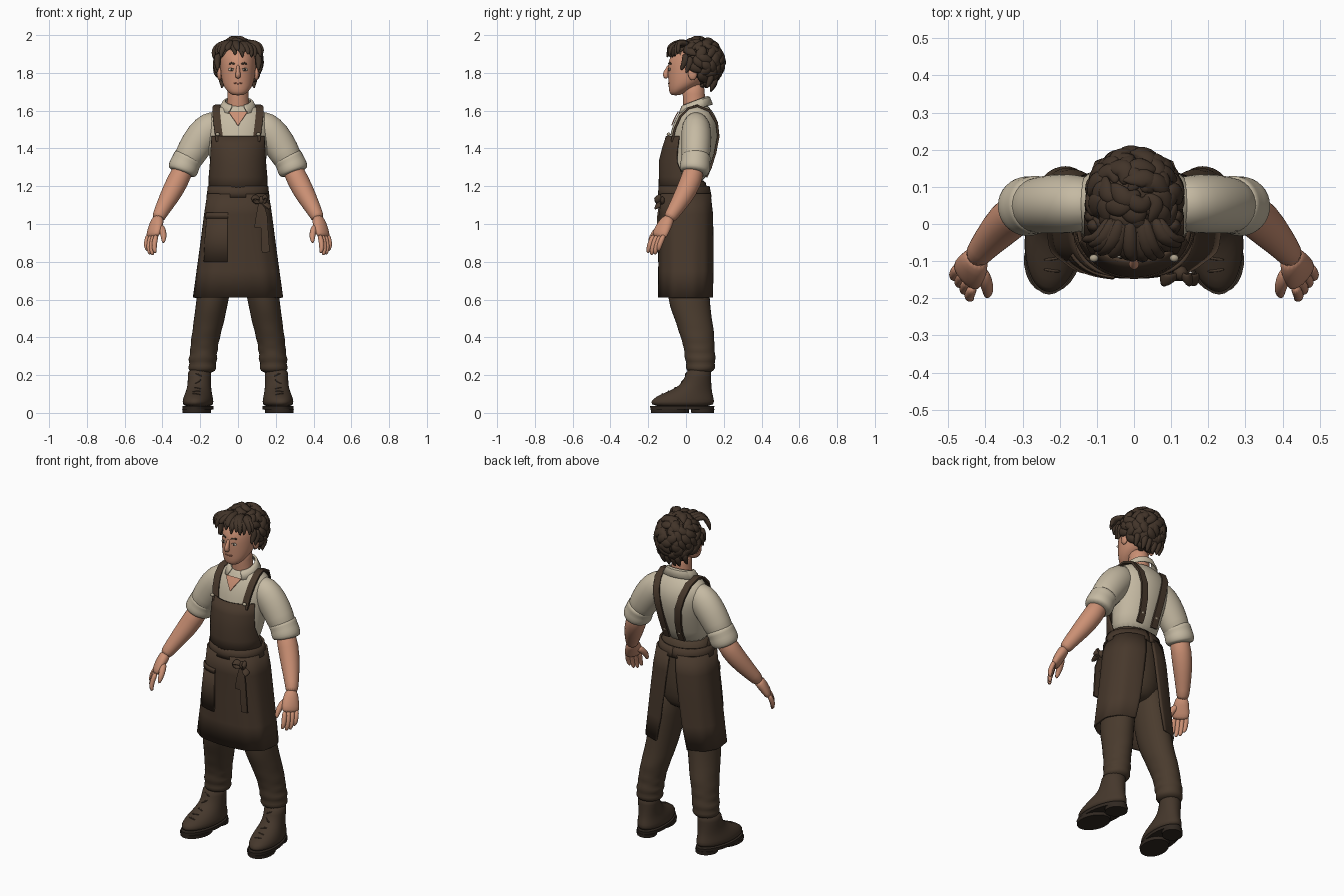
import bpy, bmesh, math, random
from mathutils import Vector
from mathutils.bvhtree import BVHTree

random.seed(4)
if "Cube" in bpy.data.objects:
    bpy.data.objects.remove(bpy.data.objects["Cube"])


def material(name, *rgb):
    m = bpy.data.materials.new(name)
    m.use_nodes = True
    m.diffuse_color = (*rgb, 1)
    m.node_tree.nodes["Principled BSDF"].inputs["Base Color"].default_value = (*rgb, 1)
    return m


SKIN = material("skin", .6, .28, .175)
LIP = material("lip", .34, .13, .085)
SHIRT = material("linen shirt", .56, .49, .365)
APRON = material("apron brown", .064, .04, .025)
TROUSER = material("trouser brown", .068, .044, .027)
LEATHER = material("boot leather", .06, .039, .025)
SOLE = material("boot sole", .03, .021, .015)
HAIR = material("hair brown", .054, .034, .022)
WHITE = material("eye white", .62, .56, .47)
METAL = material("buckle metal", .42, .36, .26)
X, Y, Z = Vector((1, 0, 0)), Vector((0, 1, 0)), Vector((0, 0, 1))


def finish(name, bm, mat, subd=0):
    """Turn a bmesh into a shaded object."""
    bmesh.ops.recalc_face_normals(bm, faces=bm.faces)
    me = bpy.data.meshes.new(name)
    bm.to_mesh(me)
    bm.free()
    me.materials.append(mat)
    me.polygons.foreach_set("use_smooth", [True] * len(me.polygons))
    if not subd:
        me.set_sharp_from_angle(angle=math.radians(40))
    ob = bpy.data.objects.new(name, me)
    bpy.context.collection.objects.link(ob)
    if subd:
        ob.modifiers.new("smooth", "SUBSURF").levels = subd
        ob.modifiers["smooth"].render_levels = subd
    return ob


def sweep(bm, pts, n=16, ref=X, flat=False):
    """Loft ellipses (x, y, z, ra, rb) along a path; n = 4 gives a flat strip."""
    rings = []
    pos = [Vector(p[:3]) for p in pts]
    for i, p in enumerate(pts):
        t = (pos[min(i + 1, len(pts) - 1)] - pos[max(i - 1, 0)]).normalized()
        u = X if flat else (ref - t * ref.dot(t)).normalized()
        v = Y if flat else t.cross(u)
        k, turn = (math.sqrt(2), math.pi / 4) if n == 4 else (1, 0)
        ring = []
        for j in range(n):
            a = math.tau * j / n + turn
            ring.append(bm.verts.new(pos[i] + u * p[3] * k * math.cos(a) + v * p[-1] * k * math.sin(a)))
        rings.append(ring)
    for r, s in zip(rings, rings[1:]):
        for j in range(n):
            bm.faces.new((r[j], r[(j + 1) % n], s[(j + 1) % n], s[j]))
    bm.faces.new(rings[0])
    bm.faces.new(rings[-1])


def tube(name, pts, mat, side=1, subd=1, **kw):
    bm = bmesh.new()
    sweep(bm, [(p[0] * side, *p[1:]) for p in pts], **kw)
    return finish(name, bm, mat, subd)


def stack(name, rows, mat, x=0, **kw):
    """Horizontal rings given as (z, y, rx, ry)."""
    return tube(name, [(x, y, z, a, b) for z, y, a, b in rows], mat, flat=True, **kw)


def ball(name, loc, size, mat):
    bm = bmesh.new()
    bmesh.ops.create_uvsphere(bm, u_segments=20, v_segments=12, radius=1)
    bmesh.ops.scale(bm, vec=size, verts=bm.verts)
    bmesh.ops.translate(bm, vec=loc, verts=bm.verts)
    return finish(name, bm, mat)


def shell(name, rows, mat, power=1, dip=0, fold=0, thick=.012, n=48):
    """Cloth wrapped round the body: rows (z, y, rx, ry, from, to), degrees from the front."""
    bm = bmesh.new()
    grid = []
    for z, y, rx, ry, a0, a1 in rows:
        row = []
        for j in range(n + 1):
            a = math.radians(a0 + (a1 - a0) * j / n)
            s, c = math.sin(a), math.cos(a)
            w = 1 + fold * (rows[0][0] - z) * math.cos(11 * a)
            row.append(bm.verts.new((w * rx * math.copysign(abs(s) ** power, s),
                                     y - w * ry * math.copysign(abs(c) ** power, c), z - dip * c)))
        grid.append(row)
    for r, s in zip(grid, grid[1:]):
        for j in range(n):
            bm.faces.new((r[j], r[j + 1], s[j + 1], s[j]))
    ob = finish(name, bm, mat)
    mod = ob.modifiers.new("thickness", "SOLIDIFY")
    mod.thickness, mod.offset = thick, 0
    return ob


def surface(ob):
    bpy.context.view_layer.update()
    tree = BVHTree.FromObject(ob, bpy.context.evaluated_depsgraph_get())

    def snap(p, off):
        loc, nor = tree.find_nearest(Vector(p))[:2]
        return loc + nor * off
    return snap


# Head, neck and face
head = stack("head", [(1.68, -.055, .03, .025), (1.70, -.045, .055, .045), (1.73, -.013, .078, .08),
                      (1.77, .01, .089, .105), (1.82, .03, .094, .128), (1.87, .045, .096, .138),
                      (1.92, .055, .09, .12), (1.95, .06, .05, .06)], SKIN, n=24)
stack("neck", [(1.56, .05, .075, .065), (1.62, .045, .06, .06), (1.69, .04, .056, .06), (1.75, .04, .056, .06)], SKIN)
tube("nose", [(0, -.085, 1.845, .008, .008), (0, -.1, 1.815, .01, .012), (0, -.112, 1.79, .015, .018),
              (0, -.1, 1.77, .014, .012)], SKIN, n=12)
on_head = surface(head)
for side, label in ((1, "left"), (-1, "right")):
    ball(label + "_ear", (.098 * side, .035, 1.795), (.013, .024, .034), SKIN)
    eye = on_head((.041 * side, -.1, 1.818), .001)
    ball(label + "_eye", eye, (.016, .005, .009), WHITE)
    ball(label + "_iris", eye - Y * .004, (.006, .003, .008), HAIR)
    lid = [on_head((x * side, -.1, z), .002) for x, z in ((.022, 1.82), (.04, 1.829), (.06, 1.82))]
    tube(label + "_eyelid", [(*p, .002) for p in lid], HAIR, n=6, ref=Z)
    brow = [on_head((x * side, -.1, z), .003) for x, z in ((.016, 1.848), (.045, 1.858), (.07, 1.848))]
    tube(label + "_eyebrow", [(*p, .006, .004) for p in brow], HAIR, n=8, ref=Z)
mouth = [on_head((x, -.1, 1.742 + abs(x) / 6), .001) for x in (-.03, -.015, 0, .015, .03)]
tube("mouth", [(*p, .004, .003) for p in mouth], LIP, n=8, ref=Z)

# Tousled hair: a cap covered with broad swirling locks
CAP, SIZE = Vector((0, .072, 1.856)), Vector((.113, .113, .117))
ball("hair_cap", CAP, SIZE, HAIR)
bm = bmesh.new()
count = 125
for i in range(count):
    d = Vector((0, 0, 1 - 2 * (i + .5) / count))
    flat = math.sqrt(1 - d.z ** 2)
    d.x, d.y = flat * math.cos(i * 2.4), flat * math.sin(i * 2.4)
    if (d.y < -.2 and d.z < .4) or (d.y < .15 and d.z < -.25) or d.z < -.9:
        continue
    down = (-Z + d * d.z + Y * random.uniform(-.2, .4) + X * random.uniform(-.5, .5)).normalized()
    across = d.cross(down).normalized() * random.choice((-1, 1))
    thick = random.uniform(.022, .033)
    lock = []
    for k in range(7):
        s = k / 6
        way = (d + down * .75 * (s - .4) + across * .2 * math.sin(s * 4.5)).normalized()
        lift = 1 + .08 * math.sin(math.pi * s) + .07 * s * s
        p = CAP + Vector([w * r * lift for w, r in zip(way, SIZE)])
        r = thick * math.sin(math.pi * (s * .88 + .1))
        lock.append((*p, r, r * .6))
    sweep(bm, lock, n=8, ref=across)
# Loose fringe falling to both sides of a parting
for k in range(15):
    x = -.105 + k * .015
    lean = (-.028 if x < -.03 else .022) + random.uniform(-.012, .012)
    tip = 1.875 + random.uniform(0, .03) + (.015 if abs(x + .03) < .03 else 0)
    bulge = random.uniform(0, .014)
    sweep(bm, [(x * .6, .02, 1.945 + bulge, .016), (x * .85, -.04, 1.952 + bulge, .024, .018),
               (x + lean * .3, -.083 + x * x * 4, 1.932 + bulge, .021, .015),
               (x + lean * .9, -.096 + x * x * 5, (1.93 + tip) / 2, .014, .01),
               (x + lean * .8, -.1 + x * x * 5, tip, .003)], n=8)
# Curls at the temples and nape
for side in (-1, 1):
    for x, y, z in ((.1, -.005, 1.885), (.106, .02, 1.87), (.075, .13, 1.79), (.04, .15, 1.775), (.01, .15, 1.77)):
        sweep(bm, [(side * x, y, z + .02, .018), (side * (x + .014), y + .005, z - .02, .021),
                   (side * (x + .006), y - .015, z - .055, .013), (side * (x + .012), y - .02, z - .072, .003)], n=8)
finish("hair_locks", bm, HAIR, 1)

# Shirt body, open neck and collar
torso = stack("shirt_body", [(1.2, -.008, .135, .1), (1.3, .015, .143, .112), (1.4, .034, .16, .131), (1.5, .05, .178, .13),
                             (1.56, .054, .17, .11), (1.6, .054, .14, .085), (1.625, .05, .09, .066), (1.635, .05, .06, .05)],
              SHIRT, n=24)
on_body = surface(torso)
vee = [(*on_body((0, -.1, z), .006), w, .003) for z, w in ((1.63, .05), (1.605, .04), (1.58, .027), (1.555, .014), (1.53, .003))]
tube("open_neck", vee, SKIN, n=4, subd=0)
shell("shirt_collar", [(1.65, .048, .066, .065, 28, 332), (1.645, .048, .078, .076, 24, 336),
                       (1.607, .046, .1, .093, 30, 330)], SHIRT, dip=.025, thick=.008)

# Arms, hands and straps
for side, label in ((1, "left"), (-1, "right")):
    tube(label + "_sleeve", [(.08, .053, 1.535, .06, .07), (.14, .054, 1.515, .078, .09), (.192, .055, 1.462, .083, .092),
                             (.24, .053, 1.39, .079, .085), (.295, .045, 1.29, .074)], SHIRT, side, ref=Y + Z * .01)
    tube(label + "_cuff", [(.256, .052, 1.365, .07), (.262, .052, 1.352, .083), (.275, .05, 1.33, .078),
                           (.285, .048, 1.305, .084), (.296, .046, 1.28, .08), (.3, .044, 1.268, .07)], SHIRT, side)
    tube(label + "_forearm", [(.275, .05, 1.32, .055), (.32, .028, 1.225, .06), (.365, -.017, 1.14, .053),
                              (.41, -.068, 1.06, .038), (.428, -.095, 1.02, .035)], SKIN, side)
    span = Vector((.6 * side, .8, 0))
    tube(label + "_palm", [(.42, -.083, 1.04, .033, .03), (.432, -.11, 1, .045, .031), (.445, -.132, .96, .052, .027),
                           (.455, -.146, .925, .048, .02)], SKIN, side, ref=span)
    for k, reach in enumerate((.076, .086, .083, .066)):
        off = (k - 1.5) * .023
        x, y = .453 + off * .6, -.142 + off * .8
        tube(f"{label}_finger_{k + 1}", [(x, y, .945, .0145), (x + .01, y - .018, .945 - reach * .55, .015),
                                         (x + .012, y - .028, .945 - reach, .014), (x + .004, y - .032, .93 - reach * 1.12, .008)],
             SKIN, side, n=10)
    tube(label + "_thumb", [(.415, -.12, .995, .02), (.398, -.155, .965, .02), (.392, -.182, .93, .016),
                            (.396, -.196, .898, .008)], SKIN, side, n=10)
    path = [(.11, -.1, 1.44), (.112, -.07, 1.51), (.114, -.03, 1.57), (.113, .015, 1.61), (.11, .06, 1.63),
            (.1, .12, 1.6), (.088, .17, 1.54), (.075, .2, 1.46), (.065, .19, 1.36), (.06, .17, 1.28), (.06, .14, 1.22)]
    strap = [on_body((x * side, y, z), .01) for x, y, z in path]
    tube(label + "_strap", [(*p, .02, .006) for p in strap], APRON, n=4, subd=0)
    for spot, place in (((.108 * side, -.092, 1.475), "front"), (strap[-2] + Z * .005, "back")):
        ball(f"{label}_{place}_buckle", spot, (.012, .01, .009), METAL)

# Trousers and boots
stack("trouser_seat", [(1.245, -.008, .146, .112), (1.2, -.006, .15, .117), (1.1, .003, .153, .124), (.95, .008, .158, .126),
                       (.85, .008, .14, .11), (.8, .012, .06, .06)], TROUSER, n=24)
for side, label in ((1, "left"), (-1, "right")):
    tube(label + "_trouser_leg", [(.085, .008, .95, .08, .105), (.11, .008, .75, .09, .112), (.135, .014, .6, .088, .114),
                                  (.148, .032, .52, .083, .104), (.157, .046, .47, .083, .097), (.165, .055, .43, .076, .097),
                                  (.173, .062, .39, .08, .086), (.177, .068, .36, .07, .088), (.18, .07, .335, .08, .08),
                                  (.183, .073, .31, .067, .084), (.186, .075, .285, .084, .084), (.188, .077, .262, .066, .074),
                                  (.189, .077, .237, .082, .083), (.19, .075, .208, .06, .06)], TROUSER, side, flat=True)
    foot = .203 * side
    boot = [stack(label + "_boot", [(.03, -.018, .079, .165), (.06, -.02, .082, .172), (.09, -.006, .075, .15),
                                    (.115, .024, .067, .114), (.145, .052, .062, .083), (.19, .065, .062, .068),
                                    (.24, .07, .064, .068)], LEATHER, x=foot, n=24),
            stack(label + "_welt", [(.018, -.02, .08, .168), (.036, -.02, .081, .17)], SOLE, x=foot, n=32, subd=0),
            stack(label + "_heel", [(0, .088, .058, .06), (.02, .088, .06, .062)], SOLE, x=foot, n=24, subd=0),
            stack(label + "_tread", [(0, -.085, .074, .1), (.02, -.085, .077, .102)], SOLE, x=foot, n=24, subd=0)]
    on_boot = surface(boot[0])
    for k in range(5):
        z = .11 + .025 * k
        row = [on_boot((foot + dx, -.13 + .027 * k, z + dx * side * (-1) ** k / 3), .001) for dx in (-.028, 0, .028)]
        boot.append(tube(f"{label}_lace_{k + 1}", [(*p, .004) for p in row], LEATHER, n=8, ref=Z))
    # Turn the toes outward
    for ob in boot:
        for v in ob.data.vertices:
            v.co.x -= side * .1 * (v.co.y - .07)

# Apron: bib, waistband, open-backed skirt and pocket
shell("apron_bib", [(1.465, .03, .156, .13, -60, 60), (1.4, .015, .155, .136, -64, 64), (1.33, 0, .152, .138, -70, 70),
                    (1.25, -.003, .15, .135, -85, 85), (1.17, -.006, .152, .134, -100, 100)], APRON)
shell("apron_waistband", [(1.2, -.01, .154, .129, -180, 180), (1.165, -.008, .158, .134, -180, 180),
                          (1.14, -.006, .162, .136, -180, 180)], APRON)
SKIRT = ((1.16, -.007, .157, .132, 4), (1.05, 0, .174, .138, 6), (.9, .001, .193, .14, 10),
         (.75, .001, .213, .141, 14), (.61, .001, .232, .141, 20))
shell("apron_skirt", [(z, y, a, b, gap - 180, 180 - gap) for z, y, a, b, gap in SKIRT], APRON, power=.76, fold=.02, n=96)
shell("apron_pocket", [(1.05, 0, .18, .143, -60, -12), (.92, 0, .197, .146, -58, -11), (.8, 0, .212, .147, -53, -10)],
      APRON, power=.76, thick=.008)
shell("pocket_hem", [(1.06, 0, .183, .145, -62, -11), (1.03, 0, .187, .147, -62, -11)], APRON, power=.76, thick=.008)

# Waist bow with two tails
ball("bow_knot", (.125, -.132, 1.125), (.02, .02, .022), APRON)
for dx, dz in ((-.055, .02), (.05, -.03), (.03, .025)):
    tube("bow_loop", [(.125, -.132, 1.125, .01, .006), (.125 + dx * .6, -.155, 1.13 + dz, .022, .009),
                      (.125 + dx, -.148, 1.115 + dz, .024, .012), (.125 + dx * .6, -.148, 1.1 + dz / 2, .018, .008),
                      (.125, -.132, 1.12, .01, .006)], APRON, n=8, ref=Y + Z)
for dx, low in ((-.015, .98), (.025, .85)):
    tube("bow_tail", [(.122, -.135, 1.12, .012, .005), (.122 + dx * .6, -.148, 1.04, .018, .005),
                      (.122 + dx, -.146, low, .021, .005)], APRON, n=4, subd=0)
